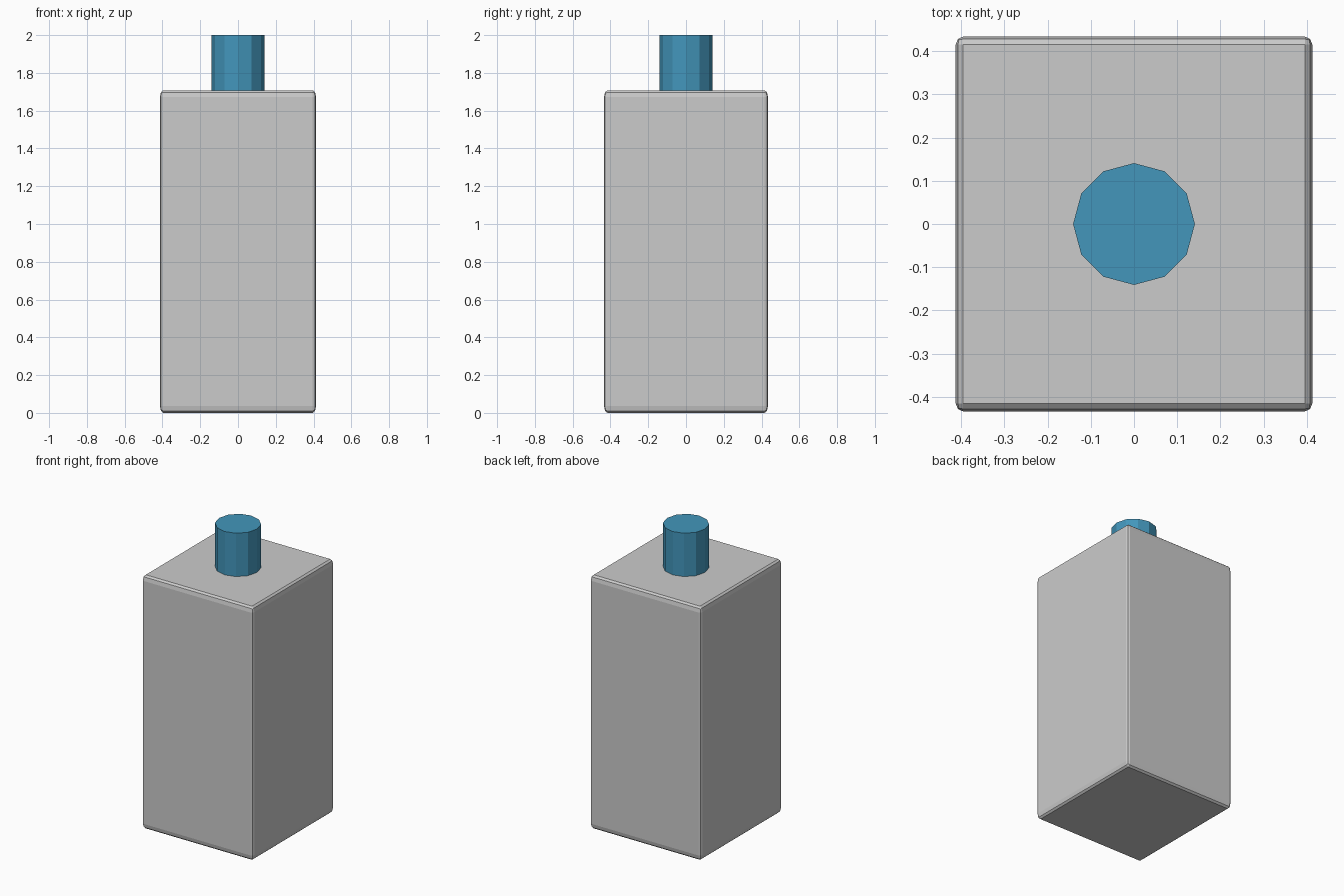
import bpy, bmesh
from mathutils import Matrix

if "Cube" in bpy.data.objects:
    bpy.data.objects.remove(bpy.data.objects["Cube"])

BODY_X, BODY_Y, BODY_TOP, TOP = 0.826, 0.868, 1.708, 2.0


def make_object(name, bm, material=None):
    mesh = bpy.data.meshes.new(name)
    bm.to_mesh(mesh)
    bm.free()
    obj = bpy.data.objects.new(name, mesh)
    bpy.context.collection.objects.link(obj)
    if material:
        mesh.materials.append(material)
    return obj


# Body: rounded unit cube stretched to size, so the bevel stretches with it
bm = bmesh.new()
bmesh.ops.create_cube(bm, size=1)
bmesh.ops.bevel(bm, geom=bm.edges[:], offset=0.021, offset_type='OFFSET',
                segments=2, profile=0.5, affect='EDGES')
bmesh.ops.transform(bm, verts=bm.verts[:],
                    matrix=Matrix.Translation((0, 0, BODY_TOP / 2))
                    @ Matrix.Diagonal((BODY_X, BODY_Y, BODY_TOP, 1)))
make_object("body", bm)

# Cap: twelve-sided blue cylinder standing on the body
blue = bpy.data.materials.new("blue")
blue.diffuse_color = (0.056, 0.305, 0.497, 1)
blue.use_nodes = True
blue.node_tree.nodes["Principled BSDF"].inputs["Base Color"].default_value = blue.diffuse_color
bm = bmesh.new()
bmesh.ops.create_cone(bm, cap_ends=True, segments=12, radius1=0.141,
                      radius2=0.141, depth=TOP - BODY_TOP,
                      matrix=Matrix.Translation((0, 0, (TOP + BODY_TOP) / 2)))
make_object("cap", bm, blue)
